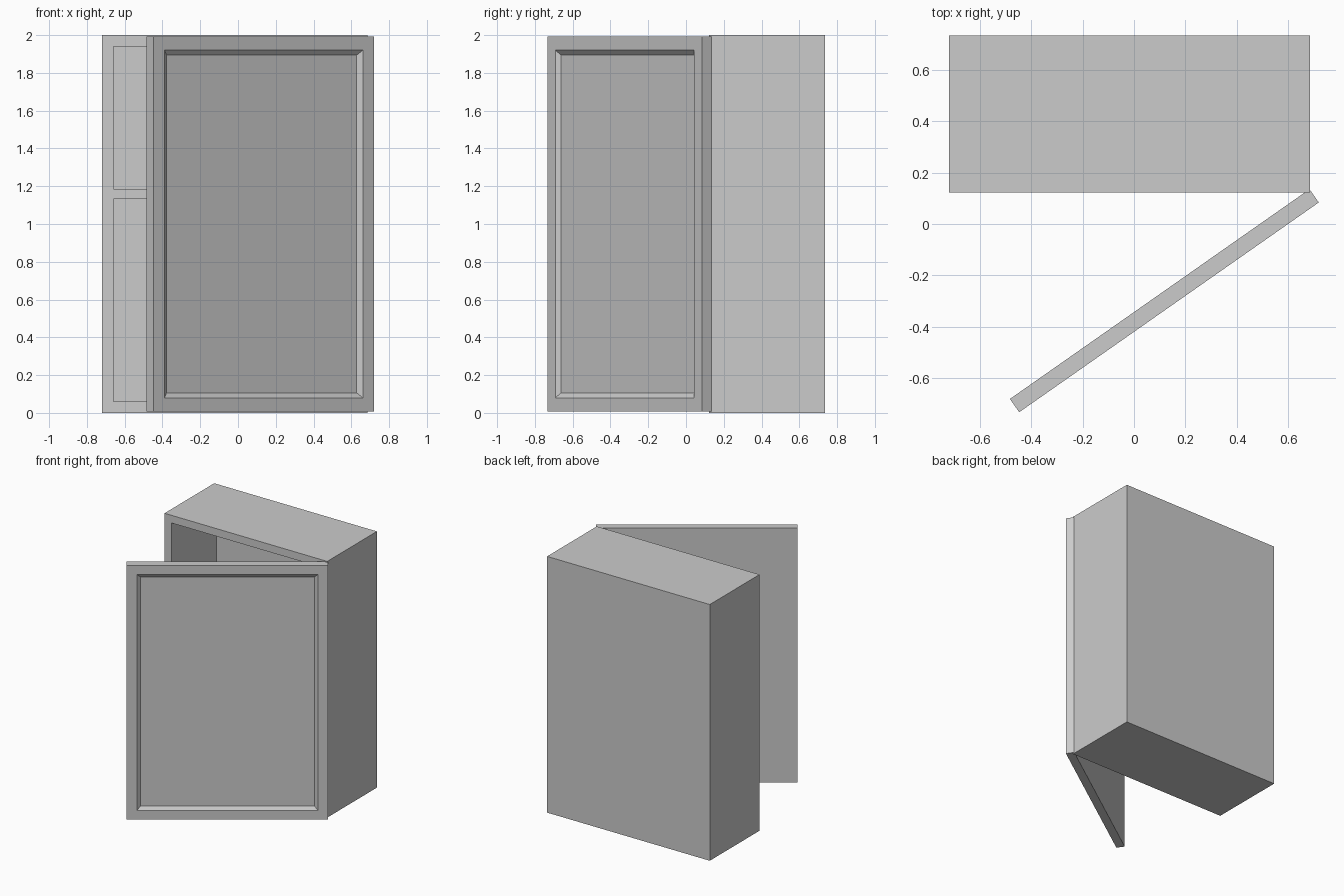
import bpy, bmesh
from math import radians
from mathutils import Matrix, Vector

if "Cube" in bpy.data.objects:
    bpy.data.objects.remove(bpy.data.objects["Cube"])

grey = bpy.data.materials.new("light_grey")
grey.use_nodes = True
COLOUR = (0.6, 0.6, 0.6, 1)
grey.diffuse_color = COLOUR
grey.node_tree.nodes["Principled BSDF"].inputs["Base Color"].default_value = COLOUR


def box(name, low, high, recess=None):
    """Box between two corners; recess = list of (inset, depth) steps cut into its front."""
    low, high = Vector(low), Vector(high)
    bm = bmesh.new()
    bmesh.ops.create_cube(bm, size=1)
    bmesh.ops.scale(bm, vec=high - low, verts=bm.verts)
    bmesh.ops.translate(bm, vec=(low + high) / 2, verts=bm.verts)
    bm.normal_update()
    front = min(bm.faces, key=lambda f: f.calc_center_median().y)
    for inset, depth in recess or []:
        if inset:
            bmesh.ops.inset_region(bm, faces=[front], thickness=inset, use_even_offset=True)
        else:
            front = bmesh.ops.extrude_discrete_faces(bm, faces=[front])["faces"][0]
        bmesh.ops.translate(bm, vec=(0, depth, 0), verts=front.verts)
    bmesh.ops.recalc_face_normals(bm, faces=bm.faces)
    mesh = bpy.data.meshes.new(name)
    bm.to_mesh(mesh)
    bm.free()
    mesh.materials.append(grey)
    obj = bpy.data.objects.new(name, mesh)
    bpy.context.collection.objects.link(obj)
    return obj


# Open-fronted cabinet with one shelf
WALL = 0.06
LEFT, RIGHT, FRONT, BACK = -0.72, 0.685, 0.122, 0.735
box("cabinet_body", (LEFT, FRONT, 0), (RIGHT, BACK, 2),
    [(WALL, 0), (0, BACK - FRONT - WALL)])
box("shelf", (LEFT + WALL, FRONT, 1.132), (RIGHT - WALL, BACK - WALL, 1.185))

# Door with a bevelled recessed panel, swung open about its right edge
door = box("door", (-1.425, 0, 0.008), (0, 0.063, 1.992),
           [(0.072, 0), (0.026, 0.02)])
door.matrix_world = Matrix.Translation((0.72, 0.084, 0)) @ Matrix.Rotation(radians(35), 4, 'Z')
